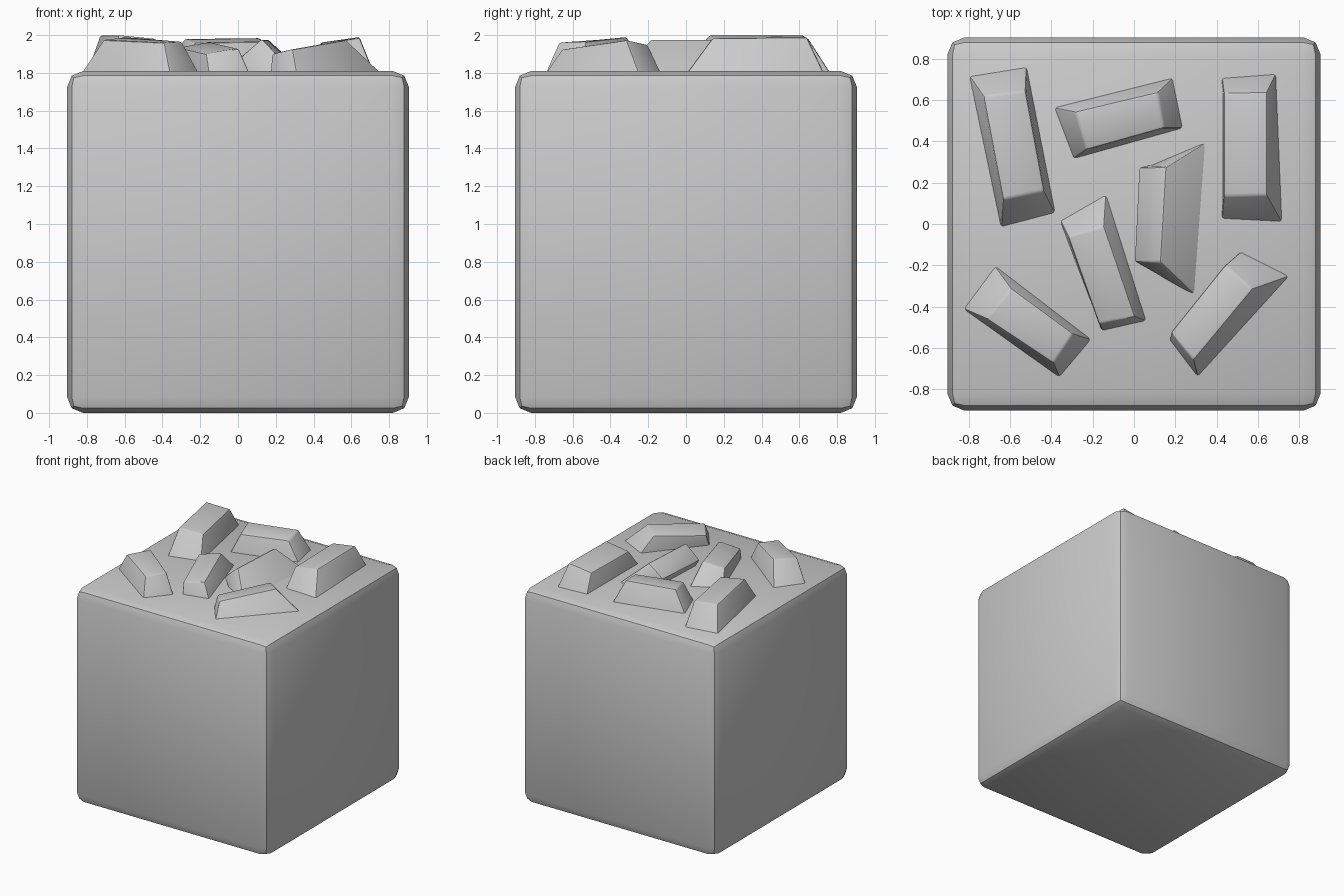
import bpy, bmesh

if "Cube" in bpy.data.objects:
    bpy.data.objects.remove(bpy.data.objects["Cube"])

TOP = 1.81  # height of the block's upper face


def finish(name, bm):
    """Turn a bmesh into a smooth-by-angle object."""
    bmesh.ops.recalc_face_normals(bm, faces=bm.faces)
    mesh = bpy.data.meshes.new(name)
    bm.to_mesh(mesh)
    bm.free()
    ob = bpy.data.objects.new(name, mesh)
    bpy.context.collection.objects.link(ob)
    bpy.context.view_layer.objects.active = ob
    ob.select_set(True)
    bpy.ops.object.shade_smooth_by_angle(angle=0.55)
    ob.select_set(False)
    return ob


def block(name, size, bevel):
    """Cube standing on the ground with two-step bevelled edges."""
    bm = bmesh.new()
    bmesh.ops.create_cube(bm, size=size)
    bmesh.ops.translate(bm, verts=bm.verts, vec=(0, 0, size / 2))
    bmesh.ops.bevel(bm, geom=bm.edges[:], offset=bevel, segments=2,
                    profile=0.5, affect='EDGES')
    finish(name, bm)


def stone(name, base, top):
    """Tapered stone: base corners (x, y) on the block, tilted top (x, y, z)."""
    bm = bmesh.new()
    low = [bm.verts.new((x, y, TOP - 0.01)) for x, y in base]
    high = [bm.verts.new(p) for p in top]
    bm.faces.new(low)
    bm.faces.new(high)
    for i in range(4):
        j = (i + 1) % 4
        bm.faces.new((low[i], low[j], high[j], high[i]))
    bmesh.ops.recalc_face_normals(bm, faces=bm.faces)
    edges = [e for e in bm.edges if any(v in high for v in e.verts)]
    bmesh.ops.bevel(bm, geom=edges, offset=0.012, segments=2, profile=0.5,
                    affect='EDGES', clamp_overlap=True)
    finish(name, bm)


# Main block
block("block", 1.81, 0.085)

# Scattered stones on the upper face
stone("stone_back_left",
      [(-.80, .72), (-.52, .765), (-.38, .05), (-.645, -.02)],
      [(-.73, .62), (-.525, .645), (-.435, .16), (-.635, .12)
       ] and [(-.73, .62, 2.0), (-.525, .645, 1.985),
              (-.435, .16, 1.98), (-.635, .12, 2.0)])
stone("stone_back_middle",
      [(-.39, .565), (.19, .71), (.24, .465), (-.295, .315)],
      [(-.285, .545, 1.98), (.115, .64, 1.985),
       (.145, .465, 1.965), (-.23, .36, 1.96)])
stone("stone_back_right",
      [(.425, .71), (.69, .73), (.72, .005), (.425, .02)],
      [(.435, .635, 1.96), (.645, .64, 1.99),
       (.645, .14, 1.985), (.435, .135, 1.95)])
# This stone leans over to the left
stone("stone_centre_right",
      [(.07, .28), (.355, .4), (.30, -.35), (.05, -.2)],
      [(.022, .275, 1.88), (.155, .275, 1.98),
       (.128, -.185, 1.98), (.0, -.185, 1.87)])
stone("stone_centre",
      [(-.36, .02), (-.135, .15), (.062, -.47), (-.155, -.52)],
      [(-.32, -.06, 1.935), (-.145, -.01, 1.965),
       (.005, -.45, 1.93), (-.17, -.485, 1.90)])
stone("stone_front_left",
      [(-.83, -.41), (-.675, -.2), (-.205, -.56), (-.36, -.745)],
      [(-.715, -.46, 1.975), (-.595, -.31, 1.99),
       (-.295, -.53, 1.965), (-.39, -.675, 1.96)])
stone("stone_front_right",
      [(.17, -.56), (.52, -.13), (.76, -.25), (.31, -.745)],
      [(.178, -.525, 1.90), (.44, -.2, 1.95),
       (.575, -.315, 1.975), (.288, -.66, 1.925)])
